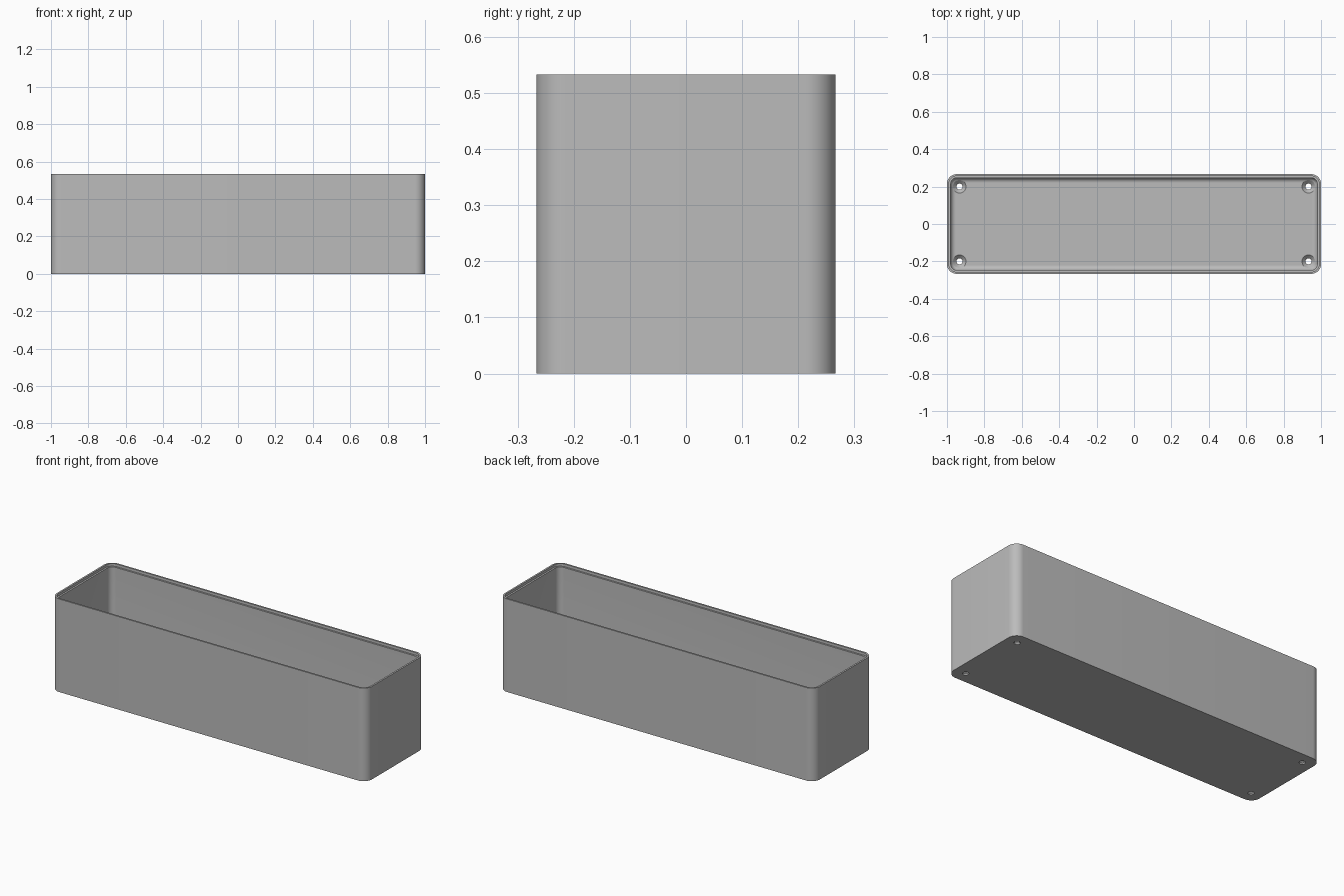
import bpy, bmesh, math

if "Cube" in bpy.data.objects:
    bpy.data.objects.remove(bpy.data.objects["Cube"])

HX, HY, H = 1.0, 0.2667, 0.5333   # half length, half depth, height
R = 0.053                         # outer corner radius
WALL, FLOOR, FILLET = 0.02, 0.027, 0.027
SEG = 12

grey = bpy.data.materials.new("plain grey")
grey.diffuse_color = (0.5, 0.5, 0.5, 1)
grey.use_nodes = True
grey.node_tree.nodes["Principled BSDF"].inputs["Base Color"].default_value = grey.diffuse_color


def loft(name, rings):
    """Join rings of equal point count into a closed skin."""
    bm = bmesh.new()
    loops = [[bm.verts.new(p) for p in ring] for ring in rings]
    n = len(loops[0])
    for a, b in zip(loops, loops[1:]):
        for i in range(n):
            j = (i + 1) % n
            bm.faces.new((a[i], a[j], b[j], b[i]))
    bm.faces.new(loops[0][::-1])
    bm.faces.new(loops[-1])
    bmesh.ops.recalc_face_normals(bm, faces=bm.faces)
    me = bpy.data.meshes.new(name)
    bm.to_mesh(me)
    bm.free()
    ob = bpy.data.objects.new(name, me)
    bpy.context.collection.objects.link(ob)
    me.materials.append(grey)
    return ob


def rounded_ring(inset, z):
    r = max(R - inset, 0.004)
    cx, cy = HX - inset - r, HY - inset - r
    pts = []
    for q, (sx, sy) in enumerate([(1, 1), (-1, 1), (-1, -1), (1, -1)]):
        for i in range(SEG + 1):
            a = math.pi / 2 * (q + i / SEG)
            pts.append((sx * cx + r * math.cos(a), sy * cy + r * math.sin(a), z))
    return pts


# Tray shell: outer wall, stepped rim, inner wall, rounded floor edge
profile = [(0, 0), (0, H), (0.01, H), (0.01, H - 0.015), (WALL, H - 0.015)]
for i in range(9):
    a = math.pi / 2 * i / 8
    profile.append((WALL + FILLET * (1 - math.cos(a)),
                    FLOOR + FILLET * (1 - math.sin(a))))
tray = loft("planter_tray", [rounded_ring(d, z) for d, z in profile])

# Countersunk screw holes in the floor corners
cone = [(0.016, -0.02), (0.016, 0.008), (0.035, FLOOR), (0.035, FLOOR + 0.02)]
for sx in (-1, 1):
    for sy in (-1, 1):
        cutter = loft("hole_cutter", [
            [(sx * 0.933 + r * math.cos(math.tau * k / 32),
              sy * 0.2 + r * math.sin(math.tau * k / 32), z) for k in range(32)]
            for r, z in cone])
        cutter.hide_render = True
        bpy.context.view_layer.objects.active = tray
        mod = tray.modifiers.new("hole", 'BOOLEAN')
        mod.object = cutter
        mod.operation = 'DIFFERENCE'
        mod.solver = 'EXACT'
        bpy.ops.object.modifier_apply(modifier=mod.name)
        bpy.data.objects.remove(cutter)

bpy.ops.object.select_all(action='DESELECT')
tray.select_set(True)
bpy.context.view_layer.objects.active = tray
bpy.ops.object.shade_smooth_by_angle(angle=math.radians(30))
